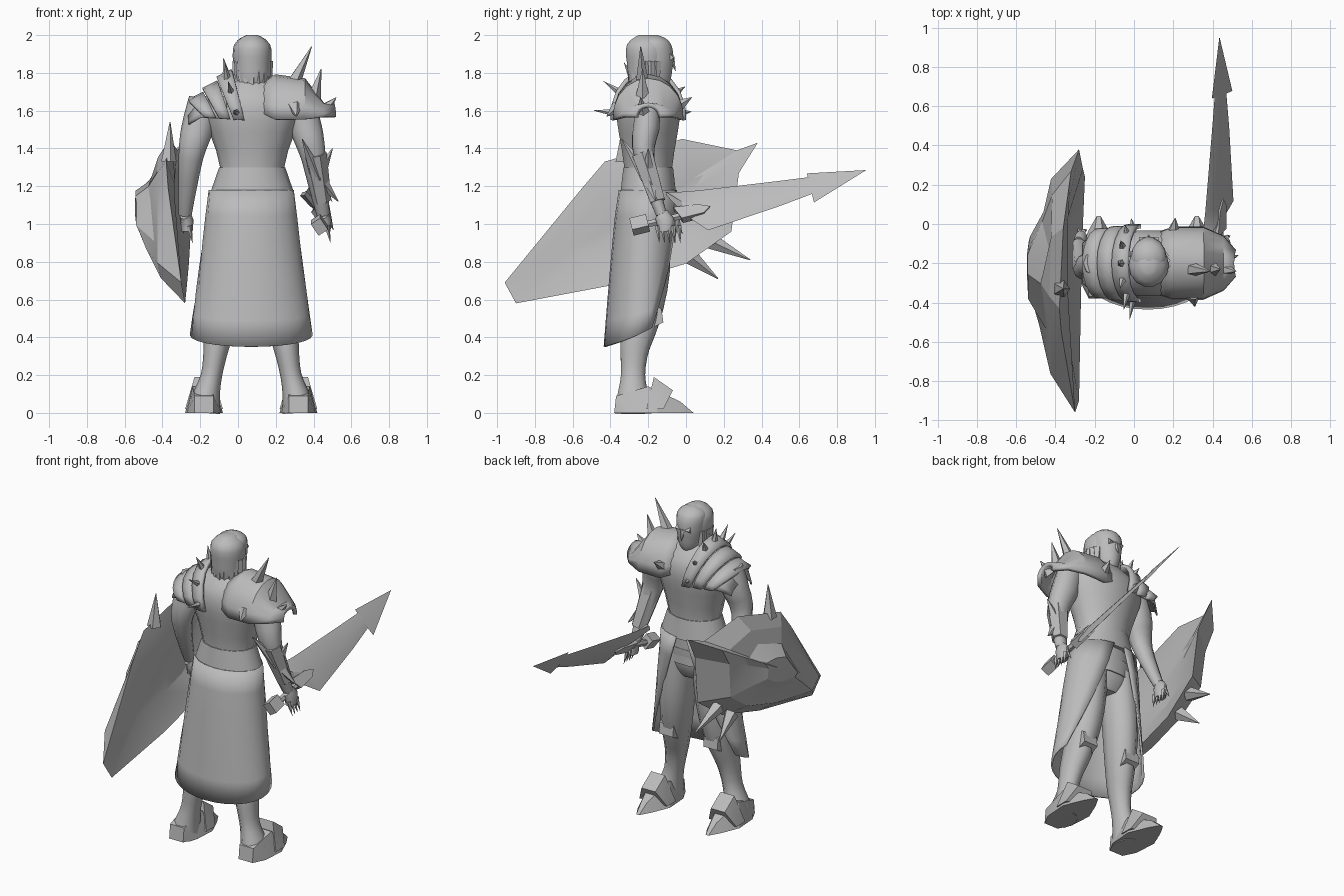
import bpy, bmesh, random
from math import sin, cos, pi, radians
from mathutils import Vector

random.seed(4)
if "Cube" in bpy.data.objects:
    bpy.data.objects.remove(bpy.data.objects["Cube"])

grey = bpy.data.materials.new("plain grey")
grey.use_nodes = True
colour = (.5, .5, .5, 1)
grey.diffuse_color = colour
grey.node_tree.nodes["Principled BSDF"].inputs["Base Color"].default_value = colour


def finish(name, mesh_builder, angle, thickness=0):
    bmesh.ops.remove_doubles(mesh_builder, verts=mesh_builder.verts, dist=.0005)
    bmesh.ops.recalc_face_normals(mesh_builder, faces=mesh_builder.faces)
    mesh = bpy.data.meshes.new(name)
    mesh_builder.to_mesh(mesh)
    mesh_builder.free()
    mesh.materials.append(grey)
    mesh.shade_smooth()
    mesh.set_sharp_from_angle(angle=radians(angle))
    part = bpy.data.objects.new(name, mesh)
    bpy.context.collection.objects.link(part)
    if thickness:
        shell = part.modifiers.new("shell", 'SOLIDIFY')
        shell.thickness = thickness
        shell.offset = 0


def skin(name, rows, angle=50):
    """Solid through closed rings, capped at both ends."""
    builder = bmesh.new()
    rings = [[builder.verts.new(point) for point in row] for row in rows]
    for lower, upper in zip(rings, rings[1:]):
        for i in range(len(lower)):
            builder.faces.new((lower[i - 1], lower[i], upper[i], upper[i - 1]))
    builder.faces.new(rings[0])
    builder.faces.new(rings[-1])
    finish(name, builder, angle)


def sheet(name, rows, thickness, angle=40):
    """Open surface through rows of points, given a thickness."""
    builder = bmesh.new()
    grid = [[builder.verts.new(point) for point in row] for row in rows]
    for lower, upper in zip(grid, grid[1:]):
        for i in range(1, len(lower)):
            builder.faces.new((lower[i - 1], lower[i], upper[i], upper[i - 1]))
    finish(name, builder, angle, thickness)


def hull(name, points):
    """Faceted block around a few corner points."""
    builder = bmesh.new()
    for point in points:
        builder.verts.new(point)
    result = bmesh.ops.convex_hull(builder, input=builder.verts)
    inside = {item for item in result["geom_interior"] if isinstance(item, bmesh.types.BMVert)}
    bmesh.ops.delete(builder, geom=list(inside), context='VERTS')
    finish(name, builder, 25)


def rounded(stations, steps=3):
    """Extra stations on a smooth curve through the given ones."""
    knots = [Vector(station) for station in stations]
    knots = [knots[0]] + knots + [knots[-1]]
    result = []
    for before, start, end, after in zip(knots, knots[1:], knots[2:], knots[3:]):
        for step in range(steps):
            t = step / steps
            near, far = start + (end - before) * (t / 3), end - (after - start) * ((1 - t) / 3)
            result.append(near.lerp(far, t * t * (3 - 2 * t)))
    return result + [knots[-1]]


def ellipse(centre, side, front, sides):
    turns = [2 * pi * i / sides for i in range(sides)]
    return [centre + side * cos(turn) + front * sin(turn) for turn in turns]


def column(name, x, y, stations, sides=14):
    """Upright rounded body from (height, half width, half depth)."""
    skin(name, [ellipse(Vector((x, y, z)), Vector((width, 0, 0)), Vector((0, depth, 0)), sides)
                for z, width, depth in rounded(stations)])


def limb(name, stations, ratio=1, sides=10, angle=50):
    """Tube along (x, y, z, radius); ratio sets depth against width."""
    centres = [Vector(station[:3]) for station in stations]
    rings = []
    for i, station in enumerate(stations):
        along = (centres[min(i + 1, len(centres) - 1)] - centres[max(i - 1, 0)]).normalized()
        side = Vector((1, 0, 0)) - along * along.x
        side.normalize()
        rings.append(ellipse(centres[i], side * station[3], along.cross(side) * station[3] * ratio, sides))
    skin(name, rings, angle)


def spike(name, base, tip, radius):
    limb(name, [(*base, radius), (*tip, radius / 20)], sides=5, angle=30)


def arch(x, top, depth, bottom=1.57, lean=0):
    """Row of points over a shoulder, from back to front."""
    turns = [radians(95 * i / 5) for i in range(-5, 6)]
    return [(x + lean * (1 - cos(turn)), MIDDLE_Y + depth * sin(turn),
             bottom + (top - bottom) * cos(turn)) for turn in turns]


BODY_X, MIDDLE_Y = .075, -.2

# Body, belt and trousers seat
column("torso", BODY_X, MIDDLE_Y, [(1, .2, .13), (1.3, .17, .13), (1.55, .25, .17), (1.68, .24, .15),
                                   (1.76, .1, .09), (1.82, .07, .08)])
column("seat", BODY_X, MIDDLE_Y, [(.9, .12, .08), (.98, .18, .12), (1.1, .2, .13)])
column("belt", BODY_X, MIDDLE_Y, [(1.17, .22, .15), (1.3, .175, .135)])

# Long coat tail, flaring and opening towards the hem
tail_rows = []
for row in range(7):
    drop = row / 6
    points = []
    for strip in range(-9, 10):
        spread = strip / 9
        turn = radians((170 - 58 * drop) * spread)
        points.append((.07 + (.22 + .1 * drop) * sin(turn),
                       MIDDLE_Y - .05 * drop - (.15 + .03 * drop ** .5) * cos(turn),
                       1.18 - .83 * drop + .1 * (drop * spread) ** 2))
    tail_rows.append(points)
sheet("coat_tail", tail_rows, .012, 50)

# Head, face and hair with loose strands
column("head", BODY_X, -.17, [(1.7, .03, .05), (1.75, .06, .085), (1.82, .08, .1), (1.9, .09, .105),
                              (1.97, .08, .08), (2, .02, .02)])
spike("nose", (BODY_X, -.08, 1.88), (BODY_X, -.055, 1.81), .02)
hull("brow", [(BODY_X + edge, y, z) for edge in (-.05, .05) for y, z in ((-.09, 1.86), (-.065, 1.88), (-.09, 1.91))])
column("hair", BODY_X, -.21, [(1.66, .06, .05), (1.74, .09, .09), (1.85, .1, .105), (1.95, .095, .105),
                              (2, .03, .04)])
for i in range(-6, 7):
    turn = radians(20 * i)
    outward = Vector((sin(turn), -cos(turn), 0)) / 10
    root = Vector((BODY_X, MIDDLE_Y, 1.86)) + outward * .8
    spike("hair_strand", root, root + outward * .2 - Vector((0, 0, random.uniform(.16, .28))), .032)

# Legs and boots, mirrored about the body
for sign, side in ((-1, "right"), (1, "left")):
    def place(points):
        return [(.07 + sign * point[0], *point[1:]) for point in points]

    def both_edges(points):
        return place([(.25 + edge * half, y, z) for edge in (-1, 1) for half, y, z in points])

    limb(side + "_leg", rounded(place([(.1, -.2, 1.05, .1), (.13, -.2, .75, .1), (.16, -.235, .5, .085),
                                       (.185, -.27, .35, .068), (.21, -.28, .2, .056),
                                       (.24, -.28, .08, .075), (.25, -.28, 0, .085)])), 1.2)
    hull(side + "_boot", both_edges([(.05, -.38, 0), (.05, -.37, .09), (.09, -.3, 0), (.1, -.15, 0), (.06, -.2, .14),
                                     (.05, -.03, 0), (.01, .04, 0), (.02, -.03, .06)]))
    hull(side + "_boot_plate", both_edges([(.05, -.17, .19), (.1, -.21, .02), (.1, -.12, .02), (.05, -.07, .12)]))
    hull(side + "_knee_plate", place([(.16 + edge, y, z) for edge in (-.05, .05)
                                      for y, z in ((-.2, .6), (-.13, .55), (-.12, .48), (-.2, .44))]))

# Arms and hands from shoulder, elbow and wrist
for side, shoulder, elbow, wrist in (("left", (.32, -.2, 1.66), (.4, -.22, 1.35), (.45, -.13, 1.05)),
                                     ("right", (-.18, -.2, 1.66), (-.25, -.22, 1.35), (-.28, -.1, 1.05))):
    upper = Vector(shoulder).lerp(Vector(elbow), .5)
    limb(side + "_arm", rounded([(*shoulder, .08), (*upper, .085), (*elbow, .065), (*wrist, .035)]), .85)
    palm = Vector(wrist) + Vector((.01, .02, -.03))
    limb(side + "_hand", [(*wrist, .03), (*palm, .035), (*(palm - Vector((0, 0, .06))), .03)], 1.4)
    for i in range(4):
        knuckle = palm + Vector((.01, (i - 1.5) * .027, -.03))
        spike(side + "_finger", knuckle, knuckle + Vector((.02, .01, -.09)), .016)
    spike(side + "_thumb", palm + Vector((0, .03, 0)), palm + Vector((-.02, .06, -.07)), .018)

# Spiked forearm guard
limb("forearm_guard", [(.4, -.23, 1.37, .07), (.445, -.15, 1.12, .05)], .9, 6, 20)
for tip in ((.34, -.34, 1.45), (.5, -.2, 1.4), (.53, -.16, 1.12)):
    spike("forearm_spike", (.42, -.2, 1.25), tip, .045)

# Layered right shoulder plates, the inner one studded with spikes
for layer, name in enumerate(("studded_band", "middle_plate", "outer_plate")):
    inner, top, depth = -.03 - .075 * layer, 1.81 - .06 * layer, .19 - .01 * layer
    sheet(name, [arch(inner - .04 * i, top - .02 * i, depth, lean=.06 + .01 * i) for i in range(3)], .022)
sheet("right_shoulder_cap", [arch(-.06, 1.72, .17), arch(-.2, 1.66, .15), arch(-.26, 1.58, .1, 1.53)], .01)
for i in range(-3, 4):
    turn = radians(28 * i)
    outward = Vector((-.15, sin(turn), cos(turn)))
    root = Vector((-.065 * cos(turn), MIDDLE_Y + .18 * sin(turn), 1.565 + .235 * cos(turn)))
    spike("band_spike", root, root + outward * (.08 - .03 * sin(turn)), .02)

# Left shoulder pad with horns
sheet("left_shoulder_pad", [arch(.13, 1.75, .15, 1.6), arch(.2, 1.78, .175), arch(.35, 1.76, .175),
                            arch(.45, 1.63, .13), arch(.51, 1.63, .06)], .025, 25)
for root, tip in (((.29, -.23, 1.74), (.39, -.24, 1.94)), ((.4, -.23, 1.67), (.44, -.23, 1.82)),
                  ((.45, -.23, 1.6), (.52, -.24, 1.67)), ((.2, -.05, 1.62), (.21, .03, 1.67)),
                  ((.3, -.36, 1.62), (.31, -.42, 1.57))):
    spike("pad_horn", root, tip, .04)

# Barbed sword, pointing forward and rolled sideways
sword_axis = Vector((0, .97, .24))
sword_up = Vector((-.55, -.2, .81))
sword_out = sword_axis.cross(sword_up)


def sword_point(along, across, out=0):
    return Vector((.435, MIDDLE_Y, 1)) + sword_axis * along + sword_up * across + sword_out * out


def sword_block(name, outline, half):
    hull(name, [sword_point(along, across, out) for along, across in outline for out in (-half, half)])


blade_rings = []
for along, upper, lower in ((.13, .17, .15), (.2, .15, 0), (.3, .13, -.13), (.7, .07, -.09),
                            (.91, .04, -.06), (.88, .07, -.12), (1.19, 0, 0)):
    ridge, swell = (upper + lower) / 2, .02 * (1.19 - along)
    blade_rings.append([sword_point(along, upper), sword_point(along, ridge, swell),
                        sword_point(along, lower), sword_point(along, ridge, -swell)])
skin("sword_blade", blade_rings, 20)
limb("sword_grip", [(*sword_point(along, 0), .02) for along in (-.07, .3)], sides=6)
sword_block("sword_pommel", [(along, across) for along in (-.09, 0) for across in (-.03, .045)], .03)
sword_block("sword_guard", [(.15, .05), (.18, -.03), (.3, -.03), (.34, 0), (.28, .03)], .025)

# Faceted shield: one rim repeated inwards, hollow inside and bossed outside
rim = [(-.3, -.96, .69), (-.28, -.9, .58), (-.27, -.37, .68), (-.26, 0, .79), (-.25, .24, .96),
       (-.26, .28, 1.27), (-.28, .38, 1.43), (-.32, .27, 1.39), (-.36, -.02, 1.45),
       (-.38, -.43, 1.33), (-.37, -.55, 1.19)]
shield_centre = Vector((0, MIDDLE_Y, 1.09))


def shield_ring(scale, x, rough=0):
    flat = [Vector((0, y, z)) for edge, y, z in rim]
    return [shield_centre.lerp(point, scale) + Vector((x + random.uniform(-rough, rough), 0, 0)) for point in flat]


skin("shield", [shield_ring(.06, -.345), shield_ring(.5, -.335), rim, shield_ring(.74, -.42, .015),
                shield_ring(.45, -.46, .025), shield_ring(.24, -.53, .015), shield_ring(.08, -.545)], 18)
for root, tip in (((-.37, -.33, 1.33), (-.36, -.33, 1.54)), ((-.34, .02, .83), (-.36, .17, .71)),
                  ((-.32, .13, .91), (-.3, .34, .81))):
    spike("shield_horn", root, tip, .045)
